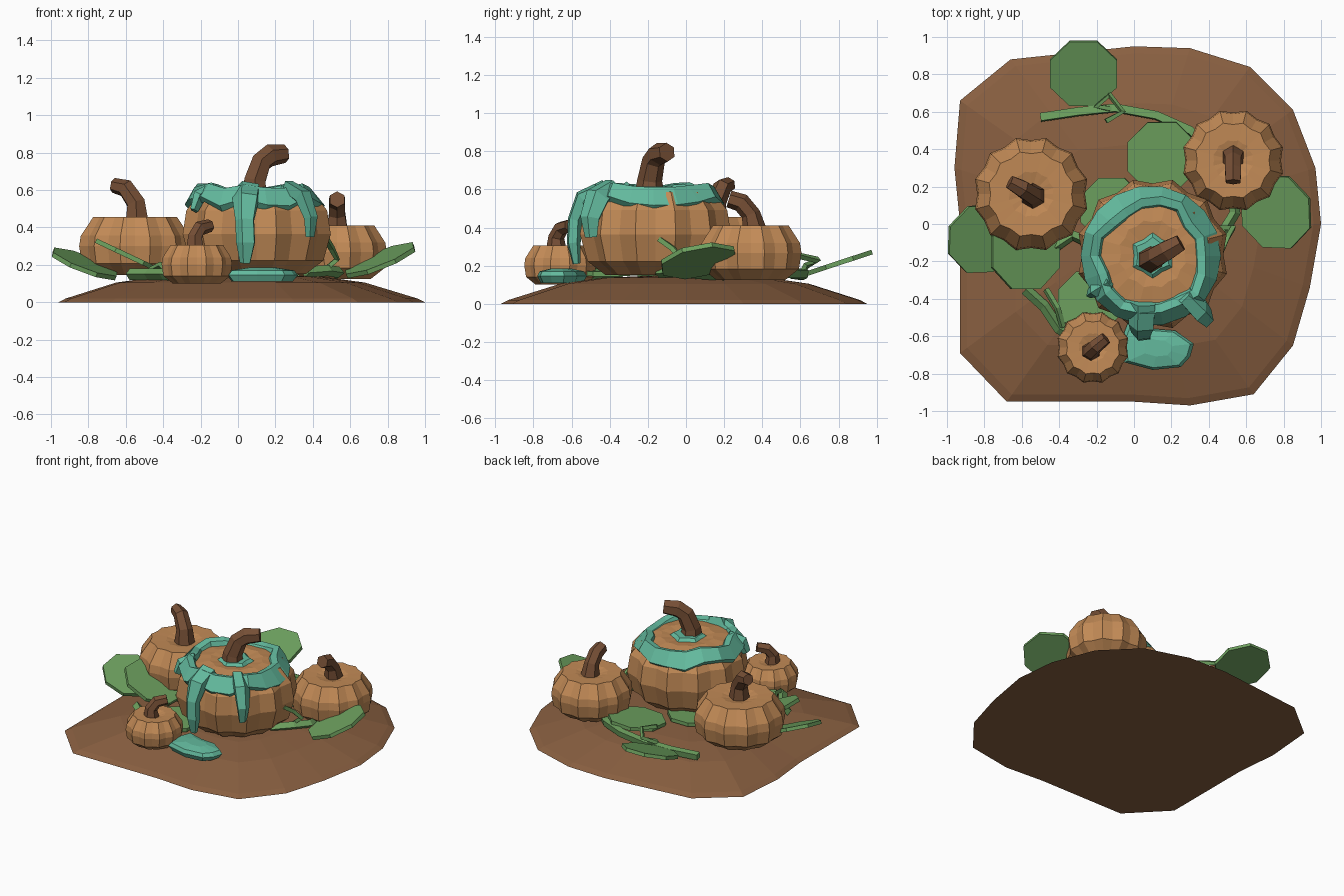
import bpy, bmesh, random
from math import sin, cos, pi, tau
from mathutils import Vector, Matrix

random.seed(4)
old = bpy.data.objects.get("Cube")
if old:
    bpy.data.objects.remove(old)


def material(name, rgb):
    m = bpy.data.materials.new(name)
    m.use_nodes = True
    m.diffuse_color = (*rgb, 1)
    m.node_tree.nodes["Principled BSDF"].inputs["Base Color"].default_value = (*rgb, 1)
    return m


SOIL = material("soil brown", (.25, .115, .052))
SKIN = material("pumpkin orange", (.54, .255, .093))
STEM = material("stem brown", (.18, .078, .036))
GREEN = material("leaf green", (.155, .36, .115))
SLIME = material("slime teal", (.125, .49, .34))


def finish(bm, name, mat):
    bmesh.ops.recalc_face_normals(bm, faces=bm.faces[:])
    me = bpy.data.meshes.new(name)
    bm.to_mesh(me)
    bm.free()
    me.materials.append(mat)
    ob = bpy.data.objects.new(name, me)
    bpy.context.collection.objects.link(ob)
    return ob


def loft(name, rings, mat, loop=False):
    """Skin a list of point rings, capping the ends unless it loops."""
    bm = bmesh.new()
    vs = [[bm.verts.new(p) for p in ring] for ring in rings]
    n = len(vs[0])
    pairs = list(zip(vs, vs[1:])) + ([(vs[-1], vs[0])] if loop else [])
    for a, b in pairs:
        for i in range(n):
            j = (i + 1) % n
            bm.faces.new((a[i], a[j], b[j], b[i]))
    if not loop:
        bm.faces.new(vs[0])
        bm.faces.new(vs[-1])
    return finish(bm, name, mat)


def sweep(name, path, radii, sides, mat, squash=1.0):
    """Tube along a path with a radius at each point."""
    pts = [Vector(p) for p in path]
    rings, prev = [], Vector((0, 0, 1))
    frame = Matrix.Identity(3)
    for i, p in enumerate(pts):
        t = (pts[min(i + 1, len(pts) - 1)] - pts[max(i - 1, 0)]).normalized()
        frame = prev.rotation_difference(t).to_matrix() @ frame
        prev = t
        rings.append([p + frame @ Vector((cos(a), sin(a) * squash, 0)) * radii[i]
                      for a in (tau * (k + .5) / sides for k in range(sides))])
    return loft(name, rings, mat)


# Soil mound
outline = [(-.93, .66), (-.66, .88), (0, .95), (.3, .94), (.62, .84), (.85, .61),
           (.97, .3), (1, 0), (.94, -.34), (.85, -.65), (.64, -.91), (.3, -.97),
           (0, -.95), (-.68, -.95), (-.93, -.69), (-.93, 0), (-.96, .3)]
loft("soil_mound", [[(x * s, y * s, z) for x, y in outline]
                    for s, z in ((1, 0), (.96, .02), (.68, .105), (.45, .137), (.1, .15))], SOIL)

# Pumpkins: lobed lathes with (radius, height) profiles
ROUND = [(.68, 0), (.95, .2), (1, .5), (.97, .68), (.75, 1), (.4, .99), (.15, .93)]
TALL = [(.66, 0), (.9, .16), (1, .47), (.95, .75), (.76, .96), (.45, 1), (.2, .97)]


def pumpkin(name, x, y, r, z0, z1, profile, groove, lobes=12):
    rings = []
    for pr, pz in profile:
        ring = []
        for k in range(lobes * 2):
            a = pi * k / lobes
            rr = r * pr * (1 if k % 2 else groove)
            ring.append((x + rr * cos(a), y + rr * sin(a), z0 + (z1 - z0) * pz))
        rings.append(ring)
    loft(name, rings, SKIN)


pumpkin("large_pumpkin", .1, -.16, .41, .15, .605, TALL, .92)
pumpkin("left_pumpkin", -.55, .16, .31, .145, .455, ROUND, .93)
pumpkin("right_pumpkin", .53, .34, .275, .125, .41, ROUND, .93)
pumpkin("small_pumpkin", -.22, -.66, .195, .1, .305, ROUND, .93)

# Bent six-sided stems
sweep("large_stem", [(.09, -.19, .57), (.09, -.19, .65), (.125, -.17, .75), (.17, -.145, .785),
                     (.25, -.1, .795)], [.08, .065, .06, .06, .05], 6, STEM)
sweep("left_stem", [(-.54, .15, .43), (-.545, .155, .53), (-.6, .19, .61), (-.665, .225, .625)],
      [.07, .055, .05, .04], 6, STEM)
sweep("right_stem", [(.53, .36, .38), (.53, .34, .47), (.53, .29, .53), (.53, .225, .55)],
      [.065, .05, .05, .045], 6, STEM)
sweep("small_stem", [(-.23, -.68, .28), (-.23, -.68, .35), (-.205, -.655, .395), (-.15, -.61, .41)],
      [.055, .042, .04, .035], 6, STEM)


# Thin eight-sided leaves tilted by their x and y slopes
def leaf(name, x, y, z, r, sx, sy):
    up = Vector((-sx, -sy, 1)).normalized()
    rot = Vector((0, 0, 1)).rotation_difference(up).to_matrix().to_4x4()
    bm = bmesh.new()
    bmesh.ops.create_cone(bm, cap_ends=True, segments=8, radius1=r, radius2=r, depth=.025,
                          matrix=Matrix.Translation((x, y, z)) @ rot @ Matrix.Rotation(pi / 8, 4, 'Z'))
    finish(bm, name, GREEN)


leaf("back_leaf", -.27, .805, .215, .195, 0, .33)
leaf("left_leaf", -.82, -.08, .205, .195, -.38, .2)
leaf("inner_left_leaf", -.58, -.15, .245, .215, -.47, 0)
leaf("right_leaf", .76, .065, .225, .21, .4, .2)
leaf("inner_back_leaf", .15, .36, .17, .2, .05, .1)
leaf("middle_leaf", -.12, .08, .165, .18, 0, .05)
leaf("front_leaf", -.24, -.42, .165, .18, -.05, 0)

# Vines and tendrils
vines = {
    "back_vine": [(-.5, .57, .15), (-.3, .6, .15), (-.1, .62, .16), (.12, .58, .16),
                  (.3, .5, .16), (.4, .4, .15)],
    "back_tendril": [(-.1, .61, .16), (-.2, .63, .2), (-.13, .69, .23), (-.06, .6, .25), (-.15, .55, .27)],
    "front_vine": [(-.58, -.35, .15), (-.48, -.44, .15), (-.4, -.56, .15), (-.3, -.62, .14)],
    "front_tendril": [(-.47, -.35, .17), (-.41, -.45, .2), (-.38, -.55, .17)],
    "side_vine": [(.36, -.14, .16), (.48, -.04, .17), (.54, .06, .16), (.52, .2, .15)],
    "side_tendril": [(.46, -.02, .17), (.53, -.02, .23), (.5, -.07, .29), (.47, -.14, .34)],
    "left_vine": [(-.42, -.12, .16), (-.33, -.06, .18), (-.24, -.1, .17)],
}
for name, path in vines.items():
    thick = .018 if "tendril" in name else .03
    sweep(name, path, [thick] * len(path), 4, GREEN)

# Slime ring draped unevenly over the large pumpkin's shoulder
cx, cy, n = .09, -.17, 18
rings = []
for k in range(n):
    a = tau * k / n
    push, drop = random.uniform(-.03, .025), random.uniform(-.035, .03)
    section = [(.25 + push, .585), (.265 + push, .615 + drop * .5), (.31 + push, .625 + drop * .5),
               (.375, .545 + drop), (.35, .515 + drop)]
    rings.append([(cx + r * cos(a), cy + r * sin(a), z) for r, z in section])
loft("slime_ring", rings, SLIME, loop=True)

# Drips running down the front
sweep("front_drip", [(.05, -.42, .6), (.045, -.54, .55), (.04, -.585, .44), (.045, -.59, .32),
                     (.04, -.575, .21)], [.08, .075, .055, .055, .03], 5, SLIME, .7)
sweep("side_drip", [(.27, -.38, .61), (.35, -.46, .56), (.39, -.5, .45), (.385, -.495, .35)],
      [.06, .07, .055, .035], 5, SLIME, .7)
sweep("left_drip", [(-.13, -.3, .6), (-.21, -.35, .56), (-.235, -.37, .49)],
      [.05, .05, .03], 5, SLIME, .7)

# Slime pooled around the stem
loft("stem_slime", [[(.1 + r * s * cos(a), -.17 + r * s * sin(a), z)
                     for a, s in ((tau * k / 12, 1 if k % 2 else .8) for k in range(12))]
                    for r, z in ((.125, .595), (.1, .615))], SLIME)

# Slime puddle on the soil
puddle = [(-.05, -.74), (.1, -.78), (.25, -.765), (.3, -.71), (.32, -.64), (.22, -.57),
          (.1, -.56), (-.03, -.52), (-.06, -.6)]
loft("slime_puddle", [[(.13 + (x - .13) * s, -.66 + (y + .66) * s, z) for x, y in puddle]
                      for s, z in ((.85, .11), (1, .145), (.9, .17), (.4, .185))], SLIME)
